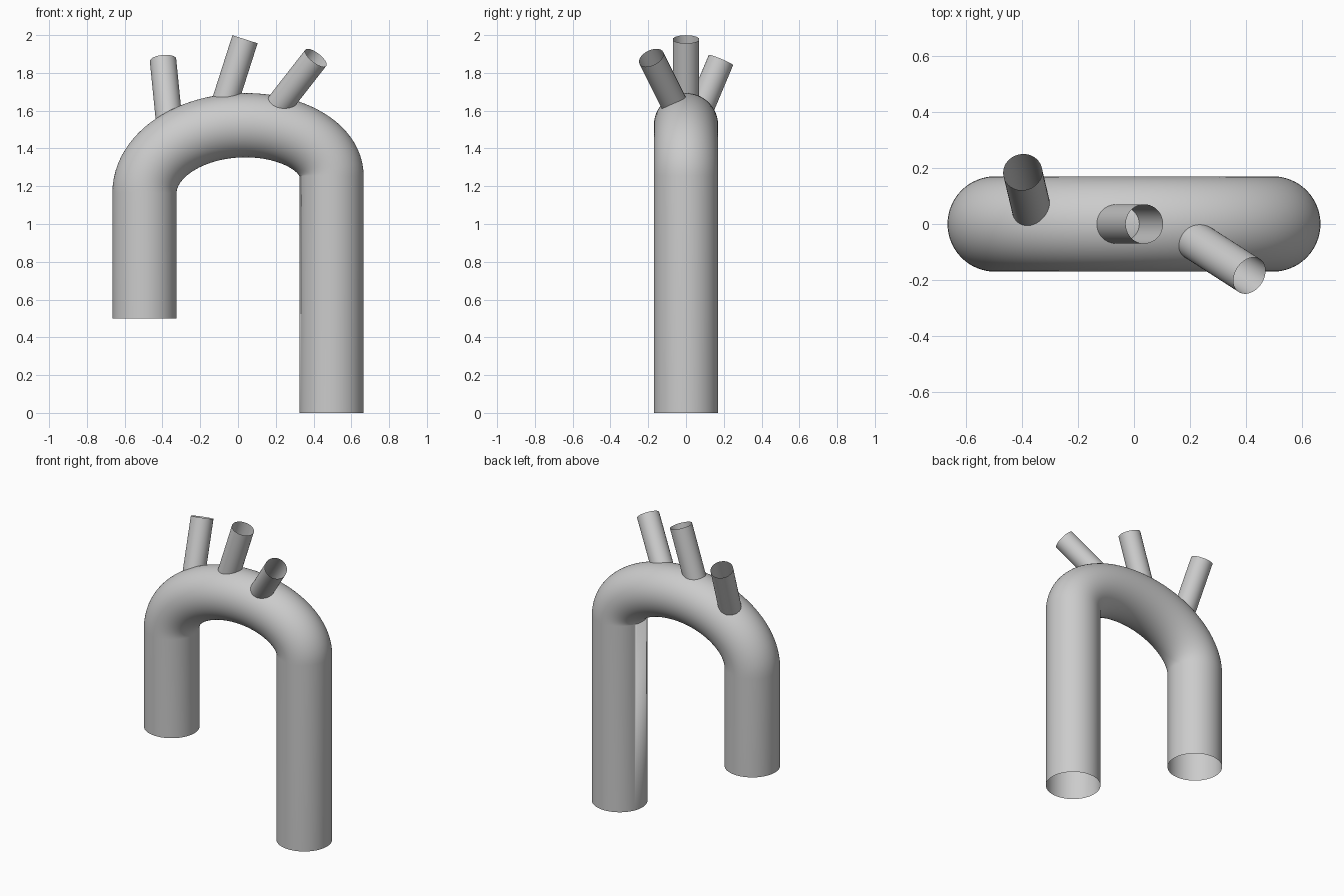
import bpy
import bmesh
from math import sin, cos, pi
from mathutils import Vector

cube = bpy.data.objects.get("Cube")
if cube:
    bpy.data.objects.remove(cube, do_unlink=True)

grey = bpy.data.materials.new("plain_grey")
grey.use_nodes = True
colour = (0.6, 0.6, 0.6, 1)
grey.diffuse_color = colour
grey.node_tree.nodes["Principled BSDF"].inputs["Base Color"].default_value = colour


def open_tube(name, path, radius, sides):
    """Sweep a circle along (point, tangent) pairs, leaving both ends open."""
    bm = bmesh.new()
    rings = []
    for point, tangent in path:
        t = tangent.normalized()
        u = Vector((0, 1, 0)).cross(t).normalized()
        v = t.cross(u)
        angles = [2 * pi * i / sides for i in range(sides)]
        rings.append([bm.verts.new(point + radius * (u * cos(a) + v * sin(a)))
                      for a in angles])
    for low, high in zip(rings, rings[1:]):
        for i in range(sides):
            j = (i + 1) % sides
            bm.faces.new((low[i], low[j], high[j], high[i])).smooth = True
    mesh = bpy.data.meshes.new(name)
    bm.to_mesh(mesh)
    bm.free()
    mesh.materials.append(grey)
    obj = bpy.data.objects.new(name, mesh)
    bpy.context.collection.objects.link(obj)


# Arched main tube: short leg, two quarter ellipses meeting at the crown, long leg
RADIUS, LEG, CROWN_X, CROWN_Z = 0.17, 0.495, 0.04, 1.523
LEFT_SPRING, RIGHT_SPRING, STEPS = 1.165, 1.255, 24
up = Vector((0, 0, 1))
path = [(Vector((-LEG, 0, 0.5)), up)]
for i in range(2 * STEPS + 1):
    a = pi * i / (2 * STEPS)
    first = i <= STEPS
    spring = LEFT_SPRING if first else RIGHT_SPRING
    width = LEG + CROWN_X if first else LEG - CROWN_X
    rise = CROWN_Z - spring
    path.append((Vector((CROWN_X - width * cos(a), 0, spring + rise * sin(a))),
                 Vector((width * sin(a), 0, rise * cos(a)))))
path.append((Vector((LEG, 0, 0)), -up))
open_tube("arched_tube", path, RADIUS, 64)

# Three small branches rising from the arch: rim centre and direction
branches = {
    "right_branch": ((-0.397, 0.185, 1.868), (-0.1, 0.42, 1)),
    "middle_branch": ((0.037, 0, 1.978), (0.32, 0, 1)),
    "left_branch": ((0.412, -0.184, 1.88), (0.78, -0.5, 1)),
}
for name, (rim, direction) in branches.items():
    rim, d = Vector(rim), Vector(direction).normalized()
    open_tube(name, [(rim - 0.45 * d, d), (rim, d)], 0.07, 40)
